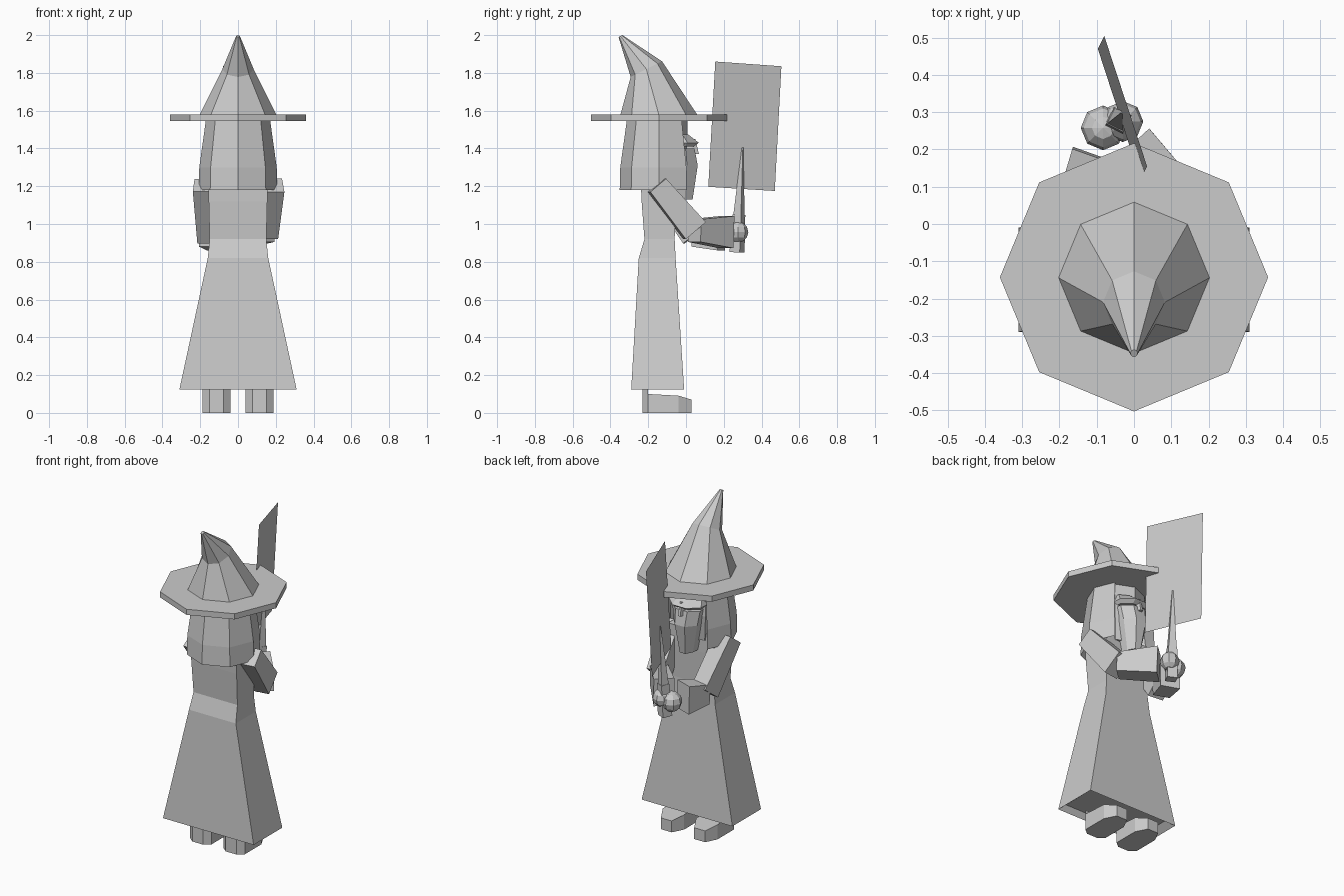
import bpy, bmesh, math
from mathutils import Vector

if "Cube" in bpy.data.objects:
    bpy.data.objects.remove(bpy.data.objects["Cube"])

CY = -0.143  # shared head / hat axis


def mesh_object(name, verts, faces):
    me = bpy.data.meshes.new(name)
    me.from_pydata([tuple(v) for v in verts], [], faces)
    bm = bmesh.new()
    bm.from_mesh(me)
    bmesh.ops.recalc_face_normals(bm, faces=bm.faces)
    bm.to_mesh(me)
    bm.free()
    ob = bpy.data.objects.new(name, me)
    bpy.context.collection.objects.link(ob)
    return ob


def loft(name, rings, closed=True, bottom=True, top=True):
    n = len(rings[0])
    verts = [v for r in rings for v in r]
    faces = []
    for k in range(len(rings) - 1):
        for i in range(n if closed else n - 1):
            j = (i + 1) % n
            faces.append((k * n + i, k * n + j, (k + 1) * n + j, (k + 1) * n + i))
    if bottom:
        faces.append(tuple(range(n)))
    if top:
        faces.append(tuple(range((len(rings) - 1) * n, len(rings) * n)))
    return mesh_object(name, verts, faces)


def octagon(r, y, z, slope=0.0, ids=range(8)):
    pts = []
    for i in ids:
        a = i * math.pi / 4
        dy = r * math.sin(a)
        pts.append((r * math.cos(a), y + dy, z + dy * slope))
    return pts


def rect(hx, y0, y1, z):
    return [(-hx, y0, z), (hx, y0, z), (hx, y1, z), (-hx, y1, z)]


def limb_ring(p, d, w, h):
    # rectangle around p, perpendicular to d
    d = Vector(d).normalized()
    side = d.cross(Vector((0, 0, 1))).normalized()
    up = side.cross(d)
    p = Vector(p)
    return [p + side * w * a + up * h * b for a, b in ((-1, -1), (1, -1), (1, 1), (-1, 1))]


def limb(name, a, b, wa, ha, wb, hb):
    d = Vector(b) - Vector(a)
    return loft(name, [limb_ring(a, d, wa, ha), limb_ring(b, d, wb, hb)])


# Robe with a slightly recessed underside
loft("robe", [rect(0.27, -0.27, -0.03, 0.16), rect(0.31, -0.29, -0.01, 0.125),
              rect(0.16, -0.25, -0.055, 0.82), rect(0.15, -0.22, -0.06, 0.92),
              rect(0.155, -0.235, -0.055, 1.12), rect(0.16, -0.24, -0.055, 1.24)])

# Hat: brim and bent cone
loft("hat_brim", [octagon(0.36, CY, 1.545), octagon(0.36, CY, 1.58)])
loft("hat_cone", [octagon(0.205, CY, 1.575), octagon(0.083, -0.21, 1.82, 0.5),
                  octagon(0.01, -0.347, 1.995, 0.5)])

# Hair shell, open at the face
around = [1, 0, 7, 6, 5, 4, 3]
loft("hair", [octagon(0.208, CY, 1.18, ids=around), octagon(0.205, CY, 1.30, ids=around),
              octagon(0.170, CY, 1.55, ids=around)], closed=False, bottom=False, top=False)

# Head inside the hair
loft("head", [octagon(0.13, CY, 1.20), octagon(0.155, CY, 1.36), octagon(0.15, CY, 1.55)])


def front_ring(hw, back, front, z):
    return [(-hw, back, z), (hw, back, z), (hw * 0.95, (back + front) / 2, z),
            (hw * 0.4, front, z), (-hw * 0.4, front, z), (-hw * 0.95, (back + front) / 2, z)]


# Beard and brow
loft("beard", [front_ring(0.045, -0.05, 0.035, 1.13), front_ring(0.085, -0.05, 0.062, 1.31),
               front_ring(0.10, -0.05, 0.045, 1.40)])
loft("brow", [front_ring(0.10, -0.05, 0.04, 1.41), front_ring(0.115, -0.05, 0.068, 1.43),
              front_ring(0.10, -0.05, 0.01, 1.475)])
loft("nose", [front_ring(0.02, -0.0, 0.068, 1.37), front_ring(0.015, -0.0, 0.05, 1.45)])

# Shoes, one per side
plan = [(-0.037, -0.23), (0.037, -0.23), (0.073, -0.20), (0.073, -0.04),
        (0.037, 0.03), (-0.037, 0.03), (-0.073, -0.04), (-0.073, -0.20)]
for label, s in (("left", -1), ("right", 1)):
    top_z = lambda y: 0.1 - max(0, y + 0.07) * 0.3
    loft(label + "_shoe", [[(s * 0.114 + x, y, 0) for x, y in plan],
                           [(s * 0.114 + x, y, top_z(y)) for x, y in plan]])
    # Ankle at the heel
    loft(label + "_ankle", [[(s * 0.114 + x, min(y, -0.20), z) for x, y in plan]
                            for z in (0.08, 0.125)])

# Arms: upper arm, sleeve and hand
arms = (("right", (0.185, -0.155, 1.205), (0.155, 0.045, 0.965), (0.0, 0.215, 0.957), (-0.03, 0.275, 0.957), 0.055),
        ("left", (-0.18, -0.155, 1.205), (-0.16, 0.045, 0.94), (-0.11, 0.185, 0.945), (-0.083, 0.258, 0.94), 0.06))
for label, shoulder, elbow, wrist, hand, r in arms:
    limb(label + "_upper_arm", shoulder, elbow, 0.055, 0.055, 0.05, 0.07)
    limb(label + "_sleeve", elbow, wrist, 0.05, 0.06, 0.058, 0.085)
    bpy.ops.mesh.primitive_uv_sphere_add(segments=8, ring_count=6, radius=r, location=hand)
    bpy.context.object.name = label + "_hand"

# Wand: short grip and tapering spike
axis = Vector((0.017, 0.035, 0.66))
grip = Vector((-0.046, 0.27, 0.85))
limb("wand_grip", grip, grip + axis * 0.3, 0.03, 0.03, 0.025, 0.025)
limb("wand_spike", grip + axis * 0.2, grip + axis * 0.84, 0.026, 0.026, 0.003, 0.003)

# Flat flame panel
mesh_object("flame_panel", [(-0.097, 0.47, 1.175), (0.018, 0.118, 1.197),
                            (0.035, 0.155, 1.86), (-0.08, 0.505, 1.835)], [(0, 1, 2, 3)])
